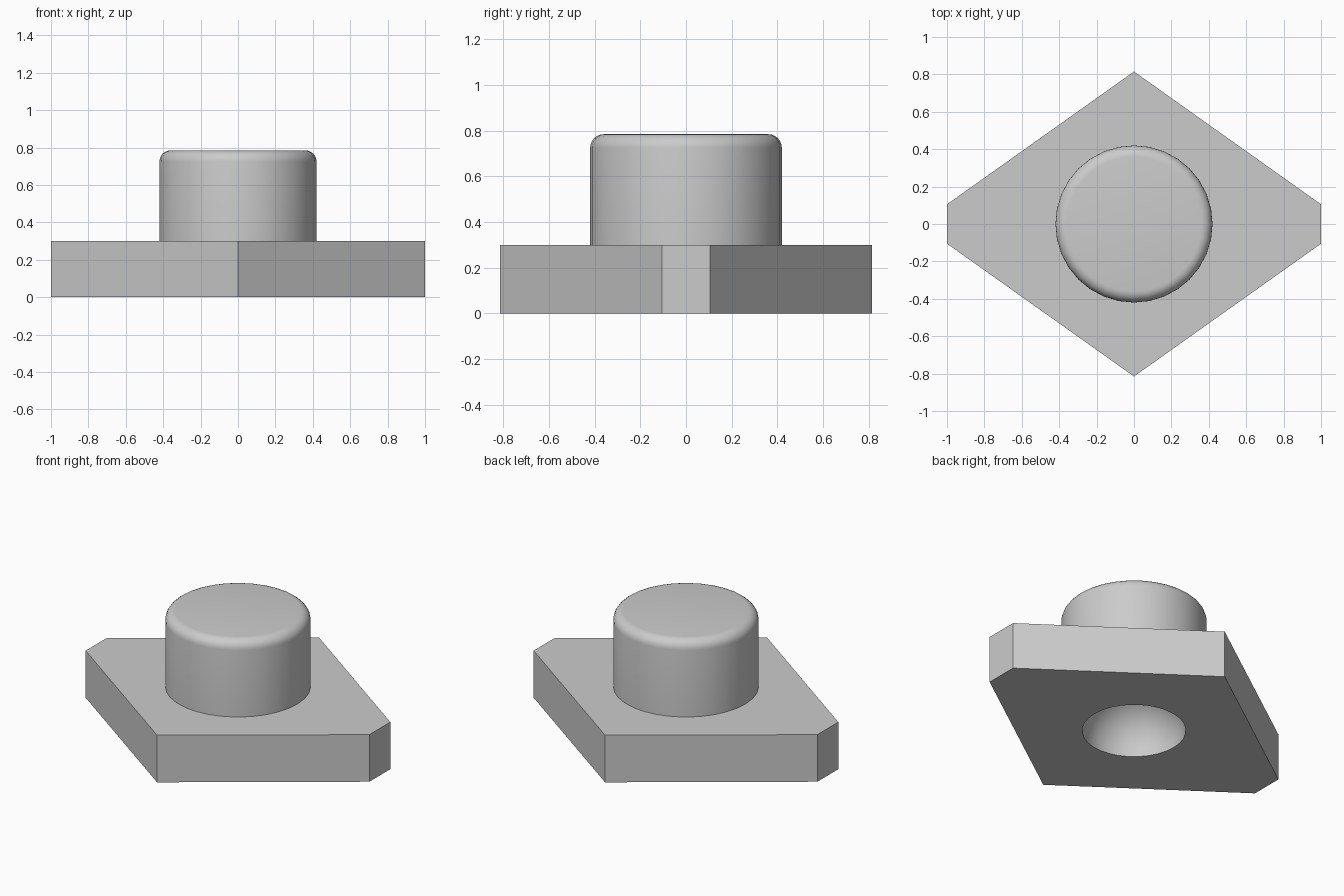
import bpy, bmesh, math

cube = bpy.data.objects.get("Cube")
if cube:
    bpy.data.objects.remove(cube, do_unlink=True)

SIDES = 32
PLATE_TOP, STUD_TOP = 0.30, 0.785
STUD_R, FILLET, SOCKET_R = 0.42, 0.06, 0.30

grey = bpy.data.materials.new("plain_grey")
grey.use_nodes = True
colour = (0.6, 0.6, 0.6, 1)
grey.diffuse_color = colour
grey.node_tree.nodes["Principled BSDF"].inputs["Base Color"].default_value = colour

bm = bmesh.new()


def loop(points):
    verts = [bm.verts.new(p) for p in points]
    edges = [bm.edges.new((v, verts[i - 1])) for i, v in enumerate(verts)]
    return verts, edges


def ring(r, z):
    turn = math.tau / SIDES
    return loop([(r * math.cos(i * turn), r * math.sin(i * turn), z) for i in range(SIDES)])


def wall(a, b):
    for i in range(len(a)):
        bm.faces.new((a[i - 1], a[i], b[i], b[i - 1]))


def lathe(profile):
    rings = [ring(r, z) for r, z in profile]
    for lower, upper in zip(rings, rings[1:]):
        wall(lower[0], upper[0])
    return rings


# Plate: a diamond with its left and right points cut off
outline = [(1, -0.105), (1, 0.105), (0, 0.815), (-1, 0.105), (-1, -0.105), (0, -0.815)]
bottom = loop([(x, y, 0) for x, y in outline])
top = loop([(x, y, PLATE_TOP) for x, y in outline])
wall(bottom[0], top[0])

# Stud with a rounded top rim
arc = [i * math.pi / 12 for i in range(7)]
stud = lathe([(STUD_R, PLATE_TOP)] +
             [(STUD_R - FILLET + FILLET * math.cos(a),
               STUD_TOP - FILLET + FILLET * math.sin(a)) for a in arc])
bm.faces.new(stud[-1][0])

# Domed socket in the underside
steps = 10
dome = lathe([(SOCKET_R * math.cos(a), SOCKET_R * math.sin(a))
              for a in (i * math.pi / 2 / steps for i in range(steps))])
pole = bm.verts.new((0, 0, SOCKET_R))
last = dome[-1][0]
for i in range(SIDES):
    bm.faces.new((last[i - 1], last[i], pole))

# Flat plate faces around the stud and around the socket
for outer, inner in ((top, stud[0]), (bottom, dome[0])):
    bmesh.ops.triangle_fill(bm, use_beauty=True, edges=outer[1] + inner[1])
bmesh.ops.recalc_face_normals(bm, faces=bm.faces)

mesh = bpy.data.meshes.new("plate_with_stud")
bm.to_mesh(mesh)
bm.free()
mesh.materials.append(grey)
body = bpy.data.objects.new("plate_with_stud", mesh)
bpy.context.collection.objects.link(body)

bpy.ops.object.select_all(action='DESELECT')
body.select_set(True)
bpy.context.view_layer.objects.active = body
bpy.ops.object.shade_smooth_by_angle(angle=math.radians(30))
